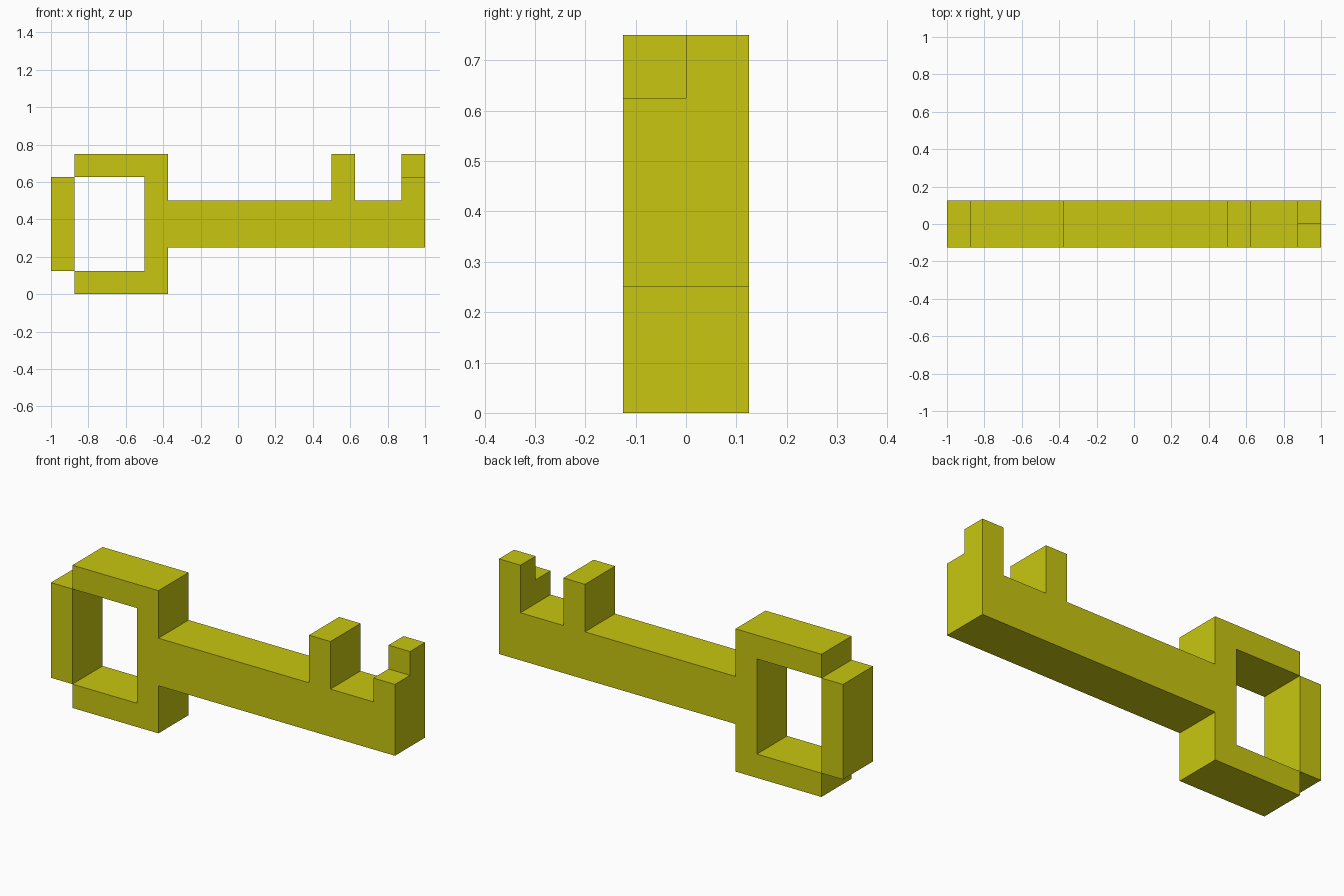
import bpy
import bmesh

if "Cube" in bpy.data.objects:
    bpy.data.objects.remove(bpy.data.objects["Cube"])

U = 0.125  # grid unit of the blocky model

gold = bpy.data.materials.new("yellow")
gold.diffuse_color = (0.58, 0.565, 0.005, 1.0)
gold.use_nodes = True
gold.node_tree.nodes["Principled BSDF"].inputs["Base Color"].default_value = gold.diffuse_color


def extrude_profile(name, points, y0=-1, y1=1):
    """Extrude an (x, z) outline, given in grid units, from y0 to y1."""
    bm = bmesh.new()
    face = bm.faces.new([bm.verts.new((x * U, y0 * U, z * U)) for x, z in points])
    new = bmesh.ops.extrude_face_region(bm, geom=[face])["geom"]
    bmesh.ops.translate(bm, vec=(0, (y1 - y0) * U, 0),
                        verts=[g for g in new if isinstance(g, bmesh.types.BMVert)])
    bmesh.ops.recalc_face_normals(bm, faces=bm.faces)
    mesh = bpy.data.meshes.new(name)
    bm.to_mesh(mesh)
    bm.free()
    mesh.materials.append(gold)
    obj = bpy.data.objects.new(name, mesh)
    bpy.context.collection.objects.link(obj)
    return obj


def rect(x0, x1, z0, z1):
    return [(x0, z0), (x1, z0), (x1, z1), (x0, z1)]


# Key body: C-shaped bow, shaft and two teeth as one outline
body = extrude_profile("key_body", [
    (-7, 0), (-3, 0), (-3, 2), (8, 2),              # bow bottom, shaft underside
    (8, 6), (7, 6), (7, 4), (5, 4),                 # end tooth
    (5, 6), (4, 6), (4, 4), (-3, 4),                # inner tooth
    (-3, 6), (-7, 6), (-7, 5), (-4, 5), (-4, 1), (-7, 1)])  # bow top and hole

# Bar closing the bow on the left
extrude_profile("bow_end_bar", rect(-8, -7, 1, 5))

# Notch in the front half of the end tooth
cutter = extrude_profile("tooth_notch_cutter", rect(6.5, 9, 5, 7), -2, 0)
cutter.hide_render = True
cutter.hide_viewport = True
notch = body.modifiers.new("tooth_notch", "BOOLEAN")
notch.operation = "DIFFERENCE"
notch.solver = "EXACT"
notch.object = cutter
